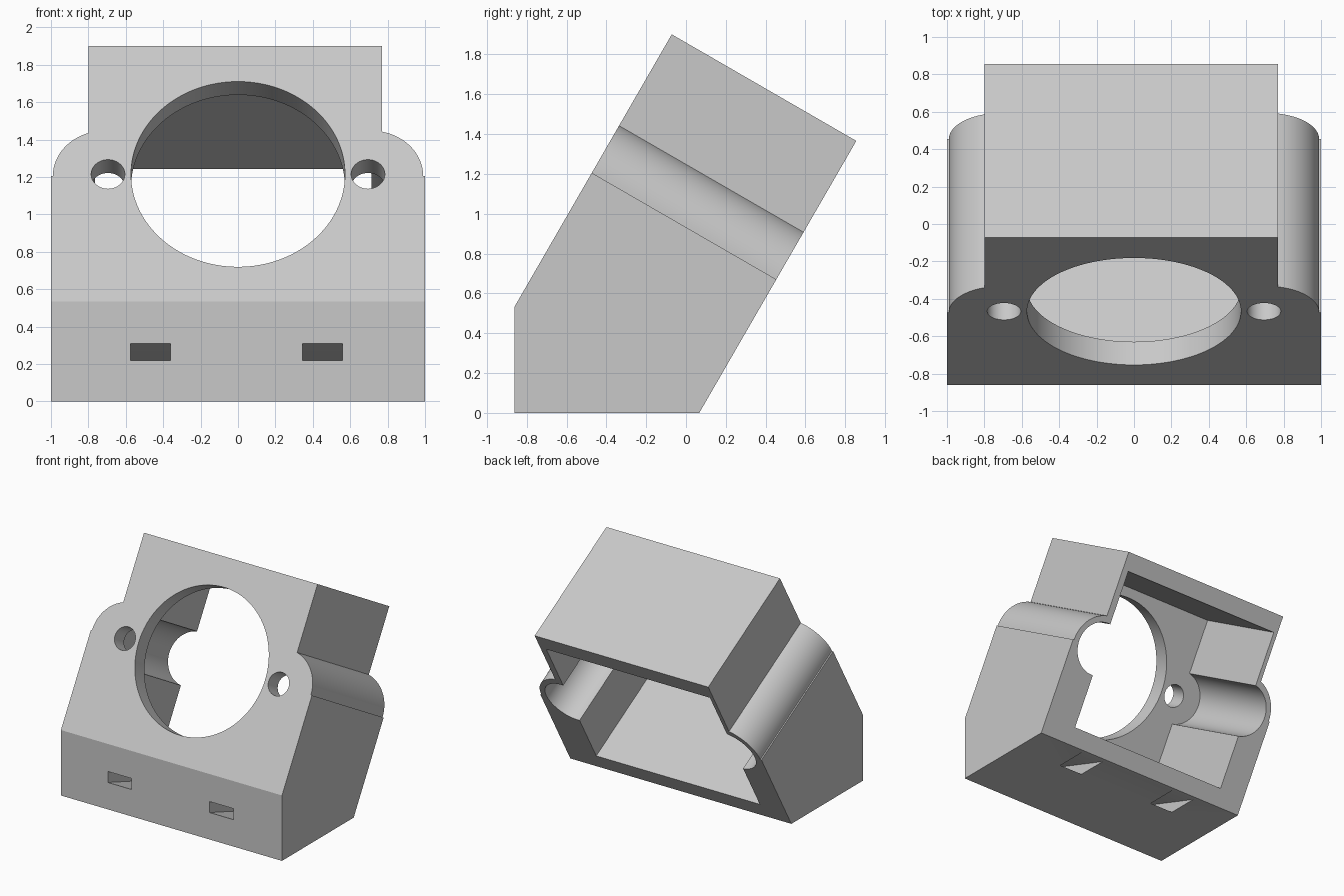
import bpy
import bmesh
import math
from mathutils import Matrix, Vector

cube = bpy.data.objects.get("Cube")
if cube:
    bpy.data.objects.remove(cube, do_unlink=True)

# Main dimensions
TILT = math.radians(30)
DEPTH, HEIGHT = 1.07, 1.577
WALL = 0.143
HOLE_V = 0.785          # height of the openings along the tilted face
LIP = 0.535             # height of the foot at the front
FRONT, BACK = -0.86, 0.067

# Tilted frame: x across, y up the face, z out of the face
up = Vector((0, math.sin(TILT), math.cos(TILT)))
out = Vector((0, -math.cos(TILT), math.sin(TILT)))
tilted = Matrix.Translation((0, FRONT, LIP)) @ Matrix((Vector((1, 0, 0)), up, out)).transposed().to_4x4()
# Side frame: x along world y, y up, z along world x
sideways = Matrix(((0, 0, 1, 0), (1, 0, 0, 0), (0, 1, 0, 0), (0, 0, 0, 1)))

grey = bpy.data.materials.new("light_grey")
grey.use_nodes = True
colour = (0.58, 0.58, 0.58, 1)
grey.diffuse_color = colour
grey.node_tree.nodes["Principled BSDF"].inputs["Base Color"].default_value = colour


def prism(name, profile, z0, z1, frame):
    """Extrude a 2D profile from z0 to z1 within a frame."""
    bm = bmesh.new()
    face = bm.faces.new([bm.verts.new((x, y, z0)) for x, y in profile])
    new = bmesh.ops.extrude_face_region(bm, geom=[face])["geom"]
    moved = [v for v in new if isinstance(v, bmesh.types.BMVert)]
    bmesh.ops.translate(bm, verts=moved, vec=(0, 0, z1 - z0))
    bm.transform(frame)
    bmesh.ops.recalc_face_normals(bm, faces=bm.faces)
    mesh = bpy.data.meshes.new(name)
    bm.to_mesh(mesh)
    bm.free()
    mesh.materials.append(grey)
    obj = bpy.data.objects.new(name, mesh)
    bpy.context.collection.objects.link(obj)
    return obj


def arc(cx, cy, r, a0, a1, steps):
    return [(cx + r * math.cos(a0 + (a1 - a0) * i / steps),
             cy + r * math.sin(a0 + (a1 - a0) * i / steps)) for i in range(steps + 1)]


def circle(cx, cy, r, steps=64):
    return arc(cx, cy, r, 0, math.tau, steps)[:-1]


def rect(x0, x1, y0, y1):
    return [(x0, y0), (x1, y0), (x1, y1), (x0, y1)]


def carve(obj, cutters):
    """Subtract each cutter, bake the result and remove the cutters."""
    for cutter in cutters:
        cutter.hide_render = True
        mod = obj.modifiers.new("cut", 'BOOLEAN')
        mod.operation, mod.solver, mod.object = 'DIFFERENCE', 'EXACT', cutter
    graph = bpy.context.evaluated_depsgraph_get()
    mesh = bpy.data.meshes.new_from_object(obj.evaluated_get(graph))
    obj.modifiers.clear()
    obj.data = mesh
    for cutter in cutters:
        bpy.data.objects.remove(cutter, do_unlink=True)
    mesh.shade_smooth()
    mesh.set_sharp_from_angle(angle=TILT)


# Housing outline: wide base, rounded shoulders, narrower top
def shoulder(edge):
    r, cx = 0.28, 0.71
    return arc(cx, 0.774, r, 0, math.acos((edge - cx) / r), 20)


right_side = [(1, 0), (1, 0.774)] + shoulder(0.77) + [(0.77, HEIGHT)]
left_side = [(1, 0), (1, 0.774)] + shoulder(0.8) + [(0.8, HEIGHT)]
outline = right_side + [(-x, y) for x, y in reversed(left_side)]
housing = prism("housing", outline, -DEPTH, 0, tilted)

# Cavity open at the back, side pockets, main opening and screw holes
cuts = [prism("cavity_cutter", rect(-0.765, 0.715, WALL, HEIGHT - WALL), -DEPTH - 0.1, -WALL, tilted),
        prism("opening_cutter", circle(0, HOLE_V, 0.572, 128), -0.2, 0.1, tilted)]
for s in (-1, 1):
    cuts.append(prism("pocket_cutter", circle(s * 0.73, HOLE_V, 0.212), -DEPTH - 0.1, -WALL, tilted))
    cuts.append(prism("screw_hole_cutter", circle(s * 0.695, HOLE_V, 0.09), -0.2, 0.1, tilted))
carve(housing, cuts)

# Wedge foot with two sloping strap slots
foot = prism("wedge_foot", [(FRONT, 0), (BACK, 0), (FRONT, LIP)], -1, 1, sideways)
slope = 0.347


def slot_line(z, y):
    return (y, z - slope * (y - FRONT))


slot = [slot_line(0.22, -1), slot_line(0.22, 0.3), slot_line(0.31, 0.3), slot_line(0.31, -1)]
carve(foot, [prism("slot_cutter", slot, x, x + 0.215, sideways) for x in (-0.575, 0.345)])
